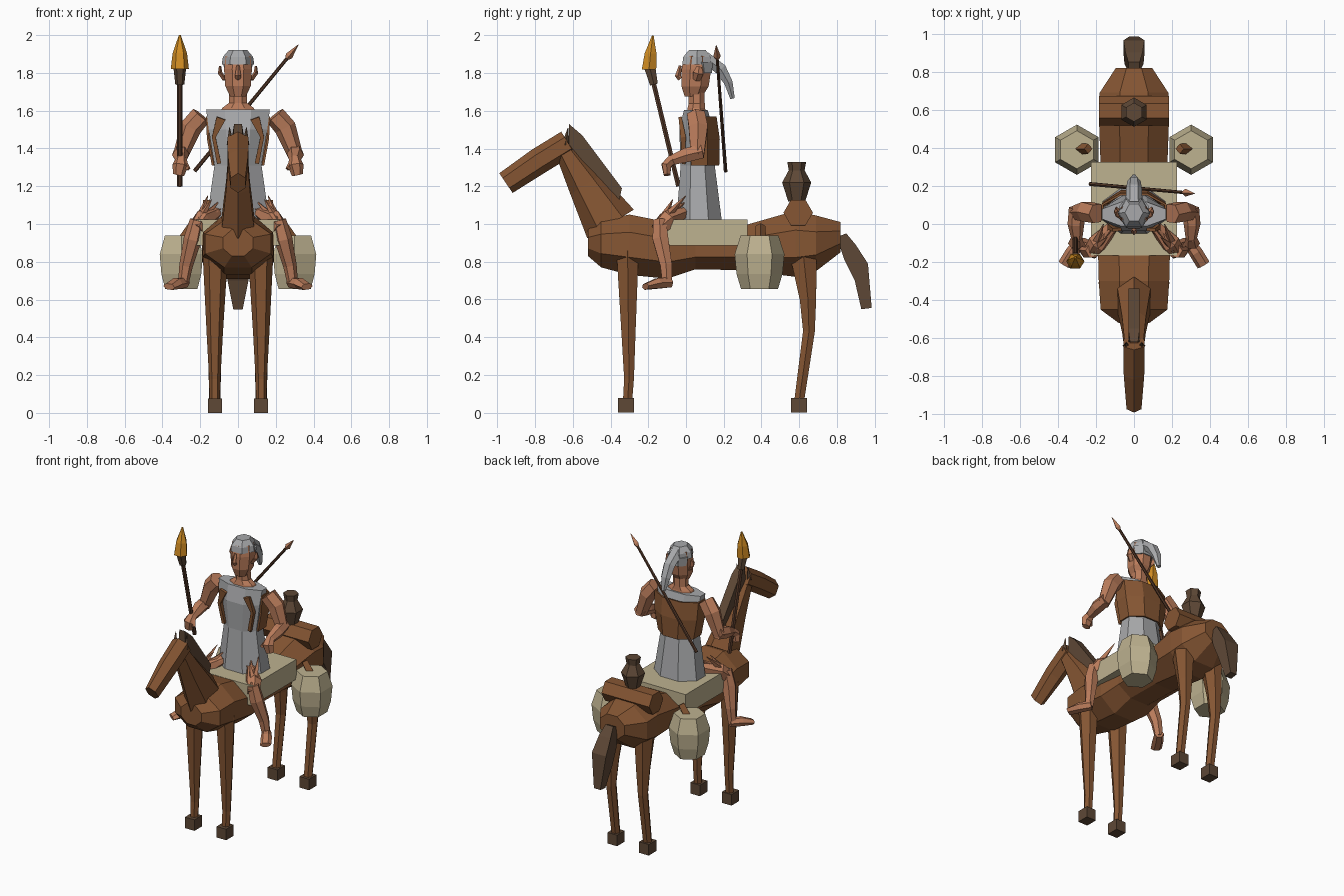
import bpy, bmesh, math
from mathutils import Vector


def mat(name, r, g, b):
    m = bpy.data.materials.new(name)
    m.diffuse_color = [((c / 255 + 0.055) / 1.055) ** 2.4 for c in (r, g, b)] + [1]
    return m


BROWN = mat("horse brown", 134, 86, 51)
DARK = mat("dark brown", 94, 72, 54)
SHAFT = mat("shaft brown", 84, 56, 40)
PALE = mat("pale canvas", 190, 178, 144)
GREY = mat("cloth grey", 168, 169, 171)
SKIN = mat("skin", 186, 124, 91)
FLAME = mat("flame orange", 208, 140, 34)


def make(name, bm, m):
    bmesh.ops.recalc_face_normals(bm, faces=bm.faces)
    me = bpy.data.meshes.new(name)
    bm.to_mesh(me)
    bm.free()
    me.materials.append(m)
    ob = bpy.data.objects.new(name, me)
    bpy.context.collection.objects.link(ob)
    return ob


def tube(name, m, rows, n=6, phase=0.0, axis=None, drop=None):
    """Loft n-sided rings (x, y, z, half width, half depth) along a path."""
    bm = bmesh.new()
    pts = [Vector(r[:3]) for r in rows]
    rings = []
    for i, r in enumerate(rows):
        t = Vector(axis) if axis else (pts[min(i + 1, len(pts) - 1)] - pts[max(i - 1, 0)])
        t.normalize()
        ref = Vector((0, 1, 0)) if abs(t.x) > 0.9 else Vector((1, 0, 0))
        u = (ref - t * ref.dot(t)).normalized()
        v = t.cross(u)
        rv = r[4] if len(r) > 4 else r[3]
        rings.append([bm.verts.new(pts[i] + u * r[3] * math.cos(a) + v * rv * math.sin(a))
                      for a in (phase + math.tau * k / n for k in range(n))])
    for a, b in zip(rings, rings[1:]):
        for k in range(n):
            bm.faces.new((a[k], a[(k + 1) % n], b[(k + 1) % n], b[k]))
    if drop:
        bm.normal_update()
        bmesh.ops.delete(bm, geom=[f for f in bm.faces if drop(f)], context='FACES')
    else:
        bm.faces.new(rings[0])
        bm.faces.new(rings[-1])
    return make(name, bm, m)


def box(name, m, lo, hi):
    bm = bmesh.new()
    bmesh.ops.create_cube(bm, size=1)
    for v in bm.verts:
        v.co = [l + (h - l) * (c + 0.5) for l, h, c in zip(lo, hi, v.co)]
    return make(name, bm, m)


def slab(name, m, profile, half):
    """Extrude a side profile of (y, z, width factor) points across x."""
    bm = bmesh.new()
    sides = [[bm.verts.new((s * half * w, y, z)) for y, z, w in profile] for s in (-1, 1)]
    n = len(profile)
    for ring in sides:
        bm.faces.new(ring)
    for k in range(n):
        bm.faces.new((sides[0][k], sides[0][(k + 1) % n], sides[1][(k + 1) % n], sides[1][k]))
    return make(name, bm, m)


# Horse body: octagonal rings from chest to rump (y, bottom, top, half width)
body = [(-0.52, 0.83, 0.97, 0.08), (-0.45, 0.77, 1.02, 0.175), (-0.3, 0.73, 1.05, 0.185),
        (-0.1, 0.71, 1.01, 0.19), (0.05, 0.76, 0.98, 0.17), (0.3, 0.755, 0.99, 0.175),
        (0.58, 0.72, 1.07, 0.185), (0.69, 0.75, 1.045, 0.18), (0.82, 0.85, 1.01, 0.095)]
K = 1 / math.cos(math.pi / 8)
tube("horse_body", BROWN, [(0, y, (b + t) / 2, w * K, (t - b) / 2 * K) for y, b, t, w in body],
     8, math.pi / 8, (0, 1, 0))

# Horse neck, head, mane and tail
tube("horse_neck", BROWN, [(0, -0.40, 1.0, 0.10, 0.145), (0, -0.53, 1.21, 0.072, 0.098),
                           (0, -0.655, 1.41, 0.055, 0.05)], 6, math.pi / 6)
tube("horse_head", BROWN, [(0, -0.625, 1.43, 0.065, 0.07), (0, -0.78, 1.335, 0.062, 0.07),
                           (0, -0.955, 1.217, 0.045, 0.063)], 6, math.pi / 6)
slab("mane", DARK, [(-0.62, 1.53, 0.7), (-0.55, 1.47, 1), (-0.34, 1.19, 1), (-0.355, 1.12, 0.8),
                    (-0.62, 1.39, 1)], 0.03)
slab("tail", DARK, [(0.80, 0.93, 0.6), (0.85, 0.95, 0.6), (0.90, 0.89, 0.9), (0.965, 0.79, 1.1),
                    (0.985, 0.555, 0.5), (0.93, 0.548, 0.5), (0.895, 0.70, 1.1),
                    (0.84, 0.81, 1)], 0.05)

# Blanket, bedroll and pot
box("saddle_blanket", PALE, (-0.225, -0.165, 0.885), (0.225, 0.325, 1.025))
tube("bedroll", BROWN, [(-0.185, 0.595, 1.06, 0.078), (0.185, 0.595, 1.06, 0.078)], 6)
tube("pot", DARK, [(0, 0.587, z, r) for z, r in
                   ((1.12, 0.045), (1.22, 0.077), (1.285, 0.042), (1.33, 0.05))], 6, math.pi / 6)

for s, side in ((-1, "right"), (1, "left")):
    # Horse legs, hooves and ears
    tube("front_leg_" + side, BROWN,
         [(s * 0.123, -0.31, 0.06, 0.028), (s * 0.123, -0.302, 0.18, 0.03),
          (s * 0.123, -0.305, 0.42, 0.043), (s * 0.12, -0.31, 0.86, 0.068)], 6)
    tube("hind_leg_" + side, BROWN,
         [(s * 0.123, 0.60, 0.06, 0.03), (s * 0.123, 0.652, 0.43, 0.036, 0.036),
          (s * 0.121, 0.647, 0.6, 0.05, 0.05), (s * 0.115, 0.62, 0.86, 0.068, 0.085)], 6)
    for y, part in ((-0.318, "front"), (0.60, "hind")):
        box(part + "_hoof_" + side, DARK, (s * 0.123 - 0.037, y - 0.042, 0),
            (s * 0.123 + 0.037, y + 0.042, 0.077))
    tube("horse_ear_" + side, DARK, [(s * 0.04, -0.64, 1.42, 0.02), (s * 0.045, -0.625, 1.51, 0.002)], 4)

    # Saddle bag with strap
    tube("saddle_bag_" + side, PALE, [(s * 0.30, 0.39, z, r) for z, r in
         ((0.655, 0.098), (0.735, 0.122), (0.84, 0.132), (0.94, 0.10))], 6, math.pi / 6)
    tube("bag_strap_" + side, BROWN, [(s * 0.285, 0.395, 0.92, 0.03), (s * 0.24, 0.395, 0.99, 0.026)], 4)

    # Rider legs, feet and torn trouser ends
    tube("thigh_" + side, SKIN, [(s * 0.11, -0.01, 1.06, 0.03), (s * 0.19, -0.10, 1.02, 0.055),
                                 (s * 0.225, -0.15, 0.97, 0.042)], 6)
    tube("calf_" + side, SKIN, [(s * 0.215, -0.14, 1.02, 0.04), (s * 0.24, -0.135, 0.92, 0.048),
                                (s * 0.275, -0.105, 0.78, 0.036), (s * 0.29, -0.10, 0.68, 0.028)], 6)
    tube("foot_" + side, SKIN, [(s * 0.28, -0.085, 0.69, 0.03), (s * 0.325, -0.15, 0.685, 0.036, 0.032),
                                (s * 0.365, -0.215, 0.668, 0.036, 0.018)], 6)
    for k, tip in enumerate(((0.10, 0.0, 1.12), (0.09, -0.03, 1.08), (0.16, 0.0, 1.15),
                             (0.14, -0.07, 1.13))):
        tube(f"torn_strip_{k}_{side}", SKIN, [(s * 0.21, -0.13, 1.01, 0.03),
                                              (s * tip[0], tip[1], tip[2], 0.002)], 4)

    # Rider arms and hands
    tube("upper_arm_" + side, SKIN, [(s * 0.195, 0.055, 1.575, 0.055), (s * 0.25, 0.065, 1.51, 0.058),
                                     (s * 0.305, 0.06, 1.36, 0.04)], 6)
    tube("forearm_" + side, SKIN, [(s * 0.30, 0.085, 1.385, 0.042), (s * 0.305, 0.0, 1.365, 0.044),
                                   (s * 0.30, -0.085, 1.335, 0.028)], 6)
    tube("hand_" + side, SKIN, [(s * 0.30, -0.07, 1.345, 0.03), (s * 0.305, -0.105, 1.31, 0.042, 0.03),
                                (s * 0.315, -0.10, 1.26, 0.03, 0.02)], 6)
    tube("thumb_" + side, SKIN, [(s * 0.285, -0.09, 1.33, 0.014), (s * 0.262, -0.115, 1.29, 0.012)], 4)

    # Ears and vest front edges
    tube("ear_" + side, SKIN, [(s * 0.07, 0.055, 1.765, 0.012, 0.02), (s * 0.095, 0.065, 1.80, 0.012, 0.028),
                               (s * 0.095, 0.07, 1.835, 0.006, 0.014)], 4)
    tube("vest_edge_" + side, BROWN, [(s * 0.10, -0.012, 1.32, 0.016, 0.012),
                                      (s * 0.128, -0.015, 1.46, 0.014, 0.02),
                                      (s * 0.09, -0.03, 1.56, 0.035, 0.012)], 4, math.pi / 4)

# Rider gown and open vest
P8 = math.pi / 8
tube("gown", GREY, [(0, 0.07, 1.0, 0.182, 0.132), (0, 0.062, 1.31, 0.135, 0.098),
                    (0, 0.055, 1.5, 0.168, 0.098), (0, 0.052, 1.605, 0.182, 0.068)], 8, P8, (0, 0, 1))
vest = tube("vest", BROWN, [(0, 0.07, 1.31, 0.15, 0.115), (0, 0.07, 1.45, 0.178, 0.118),
                            (0, 0.065, 1.57, 0.184, 0.105)], 8, P8, (0, 0, 1),
            lambda f: f.calc_center_median().y < 0.02)
solid = vest.modifiers.new("thickness", 'SOLIDIFY')
solid.thickness = 0.012

# Neck, head and nose
tube("rider_neck", SKIN, [(0, 0.055, 1.58, 0.11, 0.058), (0, 0.055, 1.615, 0.09, 0.05),
                          (0, 0.057, 1.64, 0.053, 0.046), (0, 0.055, 1.74, 0.05, 0.045)], 8, P8, (0, 0, 1))
tube("rider_head", SKIN, [(0, 0.04, 1.675, 0.045, 0.05), (0, 0.048, 1.73, 0.073, 0.078),
                          (0, 0.055, 1.82, 0.08, 0.085), (0, 0.058, 1.89, 0.07, 0.075)],
     8, P8, (0, 0, 1))
tube("nose", SKIN, [(0, -0.03, 1.84, 0.008), (0, -0.043, 1.785, 0.016), (0, -0.03, 1.77, 0.014)], 4)

# Hair cap, back of the hair and ponytail
tube("hair_cap", GREY, [(0, 0.058, 1.845, 0.086, 0.09), (0, 0.058, 1.885, 0.08, 0.084),
                        (0, 0.06, 1.922, 0.048, 0.052)], 6, 0, (0, 0, 1))
tube("hair_back", GREY, [(0, 0.098, 1.80, 0.07, 0.045), (0, 0.09, 1.86, 0.08, 0.06)], 6, 0, (0, 0, 1))
tube("ponytail", GREY, [(0, 0.10, 1.885, 0.045, 0.035), (0, 0.185, 1.82, 0.042, 0.036),
                        (0, 0.225, 1.75, 0.035, 0.026), (0, 0.247, 1.665, 0.014, 0.014)], 6)

# Torch
tube("torch_pole", SHAFT, [(-0.308, -0.04, 1.20, 0.014), (-0.308, -0.175, 1.76, 0.014)], 6)
tube("torch_holder", DARK, [(-0.308, -0.17, 1.74, 0.024), (-0.308, -0.192, 1.83, 0.034)], 6)
tube("flame", FLAME, [(-0.308, -0.196, 1.82, 0.048, 0.044), (-0.308, -0.188, 1.905, 0.038, 0.036),
                      (-0.308, -0.176, 2.0, 0.005)], 6, 0, (0, 0, 1))

# Spear across the back
a, b = Vector((-0.23, 0.21, 1.28)), Vector((0.32, 0.16, 1.95))
tube("spear_shaft", SHAFT, [(*a, 0.011), (*a.lerp(b, 0.92), 0.009)], 6)
tube("spear_tip", SKIN, [(*a.lerp(b, 0.89), 0.012), (*a.lerp(b, 0.91), 0.02), (*b, 0.001)], 4)
